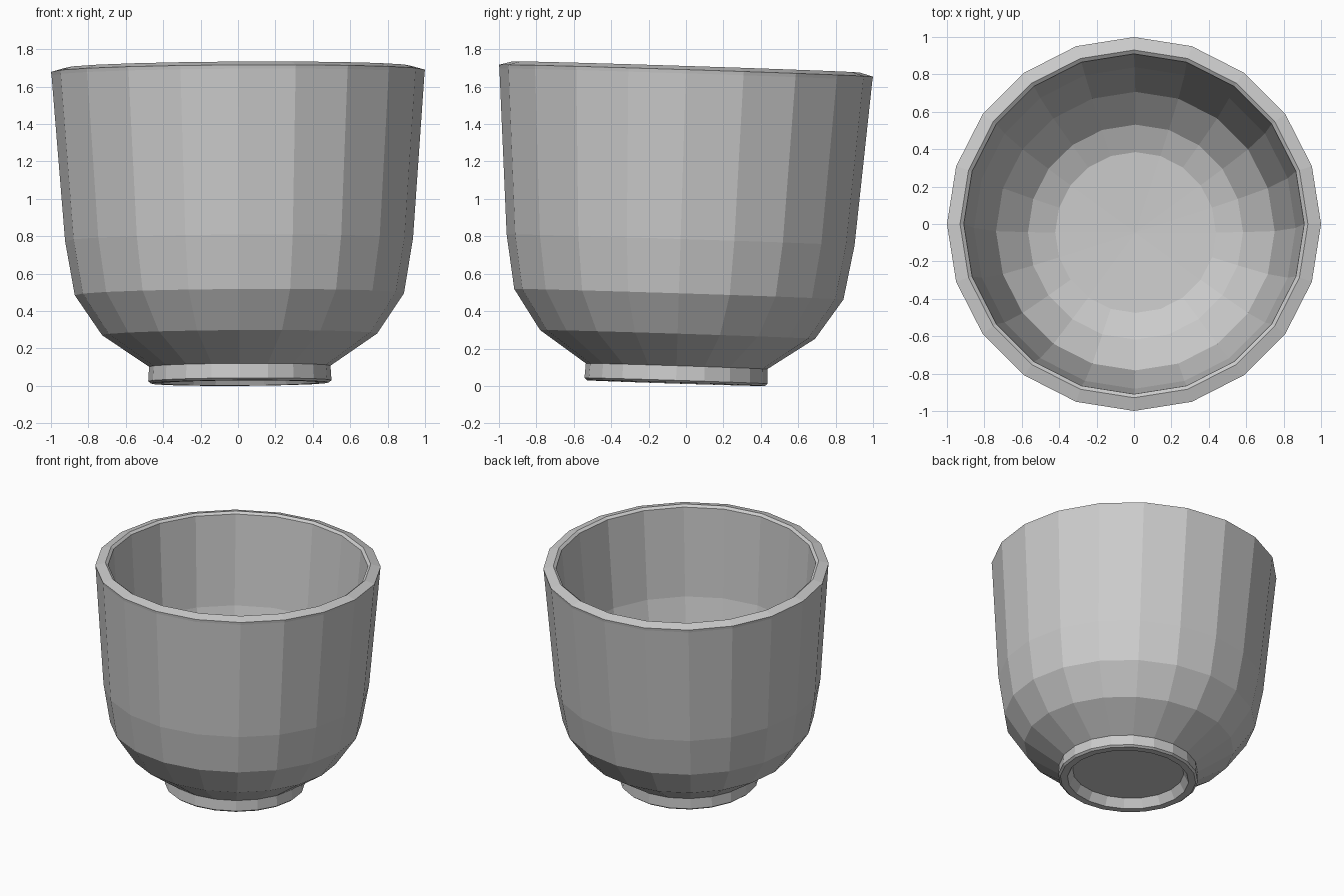
import bpy, bmesh
from math import sin, cos, pi
from mathutils import Matrix, Vector

if "Cube" in bpy.data.objects:
    bpy.data.objects.remove(bpy.data.objects["Cube"])

SIDES = 20

# Closed lathe profile (radius, height): foot recess, foot, outer wall, rim, inner wall, floor
PROFILE = [
    (0.0, 0.065), (0.39, 0.065), (0.425, 0.0),
    (0.475, 0.0), (0.49, 0.012), (0.485, 0.09),
    (0.735, 0.26), (0.88, 0.475), (0.93, 0.765),
    (0.997, 1.65), (1.0, 1.67), (0.93, 1.69), (0.91, 1.675),
    (0.86, 1.0), (0.745, 0.48), (0.575, 0.31), (0.43, 0.25), (0.0, 0.235),
]


def lathe(name, profile, sides):
    bm = bmesh.new()
    rings = []
    for r, z in profile:
        if r == 0:
            rings.append([bm.verts.new((0, 0, z))] * sides)
        else:
            rings.append([bm.verts.new((r * cos(2 * pi * i / sides),
                                        r * sin(2 * pi * i / sides), z))
                          for i in range(sides)])
    for a, b in zip(rings, rings[1:]):
        for i in range(sides):
            j = (i + 1) % sides
            quad = [a[i], a[j], b[j], b[i]]
            bm.faces.new(list(dict.fromkeys(quad)))
    bmesh.ops.recalc_face_normals(bm, faces=bm.faces)

    # Slight lean, then rest on the ground and centre
    bm.transform(Matrix.Rotation(-0.032, 4, 'X') @ Matrix.Rotation(-0.006, 4, 'Y'))
    lo = Vector([min(v.co[k] for v in bm.verts) for k in range(3)])
    hi = Vector([max(v.co[k] for v in bm.verts) for k in range(3)])
    mid = (lo + hi) / 2
    bm.transform(Matrix.Translation((-mid.x, -mid.y, -lo.z)))

    mesh = bpy.data.meshes.new(name)
    bm.to_mesh(mesh)
    bm.free()
    obj = bpy.data.objects.new(name, mesh)
    bpy.context.collection.objects.link(obj)
    return obj


# Faceted footed cup
lathe("cup", PROFILE, SIDES)
